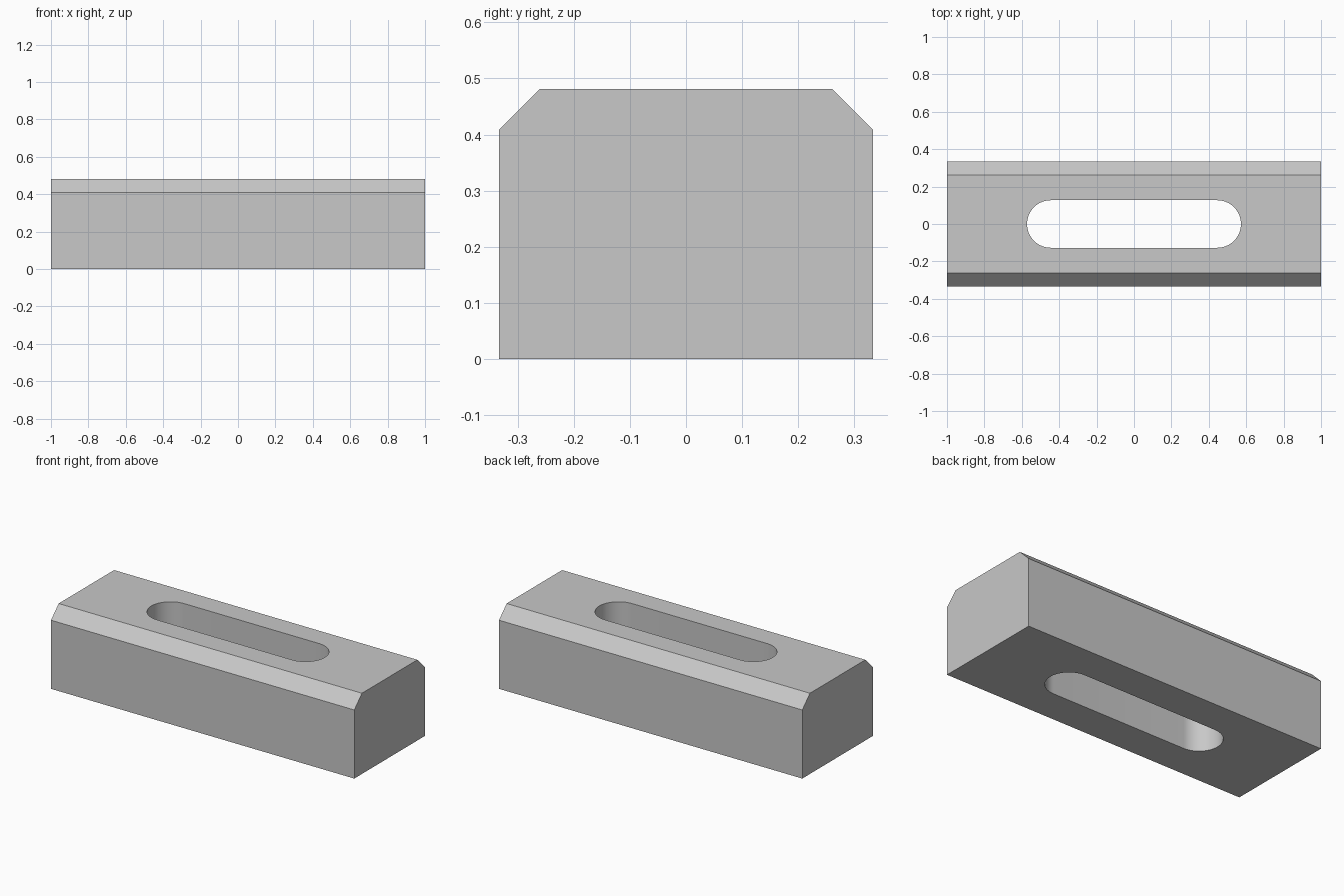
import bpy
import bmesh
import math

if "Cube" in bpy.data.objects:
    bpy.data.objects.remove(bpy.data.objects["Cube"], do_unlink=True)

LENGTH, HALF_WIDTH, HEIGHT, CHAMFER = 2.0, 0.333, 0.481, 0.072
SLOT_HALF_LENGTH, SLOT_RADIUS = 0.572, 0.127
ARC_STEPS = 32


def make_material(name, colour):
    mat = bpy.data.materials.new(name)
    mat.use_nodes = True
    mat.diffuse_color = colour
    mat.node_tree.nodes["Principled BSDF"].inputs["Base Color"].default_value = colour
    return mat


def make_prism(name, outline, direction):
    """Extrude a closed outline along a direction into a solid."""
    bm = bmesh.new()
    face = bm.faces.new([bm.verts.new(p) for p in outline])
    extruded = bmesh.ops.extrude_face_region(bm, geom=[face], use_keep_orig=True)["geom"]
    moved = [v for v in extruded if isinstance(v, bmesh.types.BMVert)]
    bmesh.ops.translate(bm, verts=moved, vec=direction)
    bmesh.ops.recalc_face_normals(bm, faces=bm.faces)
    mesh = bpy.data.meshes.new(name)
    bm.to_mesh(mesh)
    bm.free()
    obj = bpy.data.objects.new(name, mesh)
    bpy.context.collection.objects.link(obj)
    return obj


# Block with two chamfered top edges, extruded along its length
right_side = [(HALF_WIDTH, 0), (HALF_WIDTH, HEIGHT - CHAMFER), (HALF_WIDTH - CHAMFER, HEIGHT)]
section = right_side + [(-y, z) for y, z in reversed(right_side)]
block = make_prism("slotted_block", [(-LENGTH / 2, y, z) for y, z in section], (LENGTH, 0, 0))
block.data.materials.append(make_material("plain grey", (0.58, 0.58, 0.58, 1)))

# Round-ended slot cutter passing right through the block
slot = []
for side in (1, -1):
    for i in range(ARC_STEPS + 1):
        a = math.pi * (i / ARC_STEPS - 0.5)
        slot.append((side * (SLOT_HALF_LENGTH - SLOT_RADIUS + SLOT_RADIUS * math.cos(a)),
                     side * SLOT_RADIUS * math.sin(a), -0.1))
cutter = make_prism("slot_cutter", slot, (0, 0, HEIGHT + 0.2))
cutter.data.materials.append(block.data.materials[0])
cutter.hide_render = True

# Cut the slot and discard the cutter
bpy.context.view_layer.objects.active = block
cut = block.modifiers.new("slot", "BOOLEAN")
cut.operation = "DIFFERENCE"
cut.solver = "EXACT"
cut.object = cutter
bpy.ops.object.modifier_apply(modifier=cut.name)
bpy.data.objects.remove(cutter, do_unlink=True)

# Smooth slot ends, crisp block edges
bpy.ops.object.select_all(action="DESELECT")
block.select_set(True)
bpy.ops.object.shade_smooth_by_angle(angle=math.radians(30))
